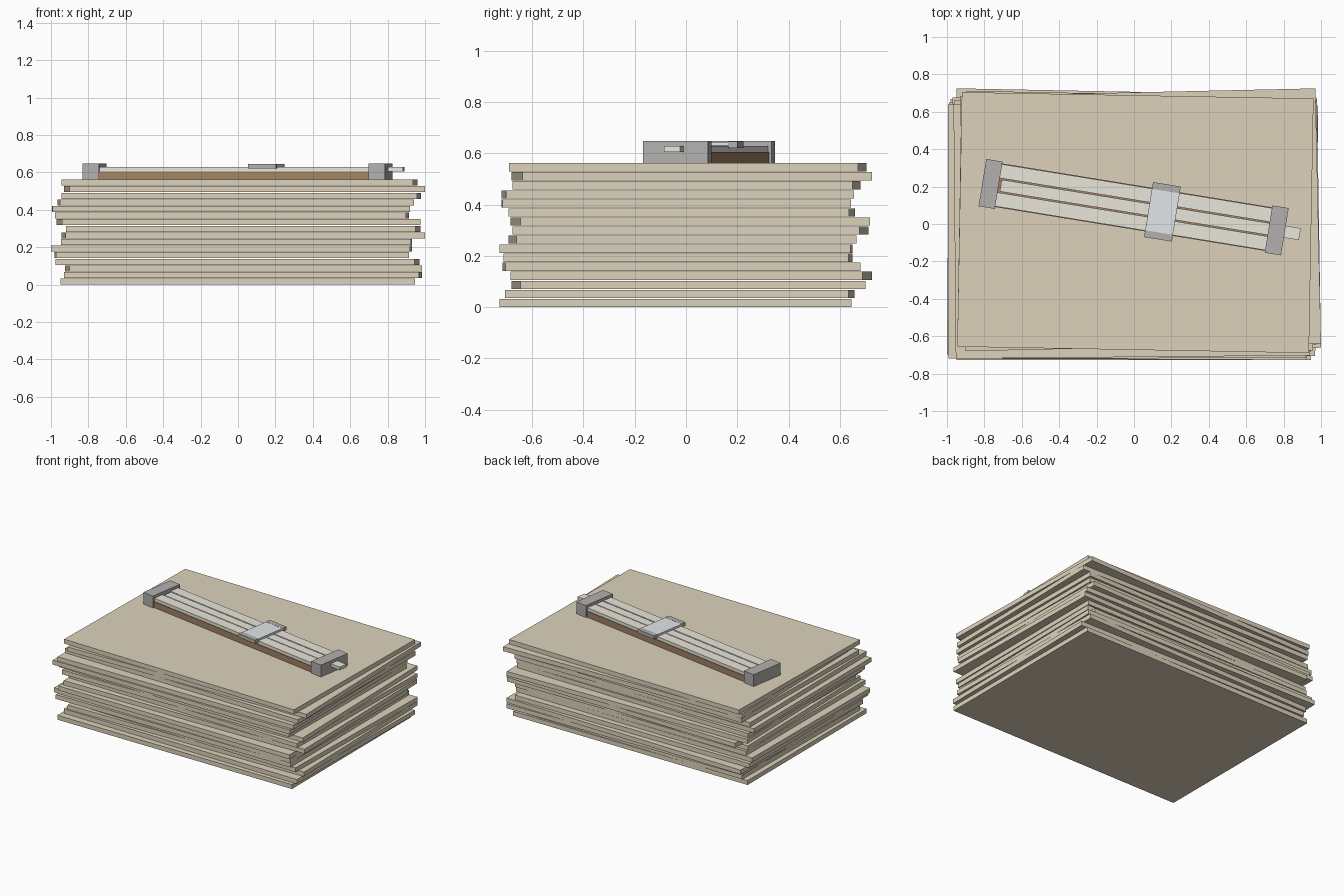
import bpy, math
from mathutils import Matrix

if "Cube" in bpy.data.objects:
    bpy.data.objects.remove(bpy.data.objects["Cube"])


def material(name, rgb):
    m = bpy.data.materials.new(name)
    m.diffuse_color = (*rgb, 1)
    m.use_nodes = True
    m.node_tree.nodes["Principled BSDF"].inputs["Base Color"].default_value = m.diffuse_color
    return m


PAPER = material("aged_paper", (0.72, 0.65, 0.50))
WOOD = material("dark_wood", (0.36, 0.23, 0.13))
IVORY = material("ivory", (0.82, 0.79, 0.71))
METAL = material("metal", (0.45, 0.44, 0.43))
GLASS = material("glass", (0.76, 0.80, 0.82))


def box(name, x, y, z, mat, matrix=Matrix()):
    """Box from (min, max) ranges, placed by a matrix."""
    bpy.ops.mesh.primitive_cube_add(size=1)
    ob = bpy.context.object
    ob.name = name
    rng = (x, y, z)
    centre = [(a + b) / 2 for a, b in rng]
    size = [b - a for a, b in rng]
    ob.data.transform(Matrix.Translation(centre) @ Matrix.Diagonal((*size, 1)))
    ob.matrix_world = matrix
    ob.data.materials.append(mat)
    return ob


# Stack of sheets, bottom to top: x range, y range, twist
SHEETS = [
    (-.950, .945, -.727, .646, 0),
    (-.930, .985, -.705, .657, -.012),
    (-.925, .985, -.680, .700, .018),
    (-.975, .970, -.685, .725, -.0195),
    (-.980, .915, -.715, .680, .006),
    (-1.00, .930, -.712, .650, -.008),
    (-.945, .930, -.727, .650, -.004),
    (-.945, 1.00, -.692, .665, .016),
    (-.920, .975, -.677, .712, -.0185),
    (-.970, .975, -.685, .717, .021),
    (-.980, .915, -.692, .660, -.013),
    (-.995, .920, -.720, .643, .002),
    (-.965, .940, -.720, .655, .009),
    (-.945, .980, -.677, .680, -.0165),
    (-.930, 1.00, -.680, .725, .022),
    (-.945, .960, -.690, .705, -.018),
]
PITCH, THICK = 0.0353, 0.032
for i, (x0, x1, y0, y1, a) in enumerate(SHEETS):
    s = abs(math.sin(a))
    w = (x1 - x0) - 1.36 * s
    d = (y1 - y0) - 1.89 * s
    m = Matrix.Translation(((x0 + x1) / 2, (y0 + y1) / 2, i * PITCH)) @ Matrix.Rotation(a, 4, 'Z')
    box(f"sheet_{i + 1}", (-w / 2, w / 2), (-d / 2, d / 2), (0, THICK), PAPER, m)

# Slide rule lying on the stack, built along local x
TOP = 15 * PITCH + THICK
R = Matrix.Translation((-.002, .09, TOP)) @ Matrix.Rotation(-.161, 4, 'Z')
box("rule_base", (-.77, .77), (-.118, .118), (0, .044), WOOD, R)
box("sliding_strip", (-.72, .90), (-.032, .032), (.043, .066), IVORY, R)

for side, tag in ((-1, "front"), (1, "back")):
    def yr(a, b):
        return tuple(sorted((side * a, side * b)))
    box(f"{tag}_scale_strip", (-.77, .77), yr(.039, .114), (.043, .067), IVORY, R)
    box(f"{tag}_cursor_rail", (.081, .231), yr(.112, .149), (.058, .084), METAL, R)

# End brackets and cursor window
for c, tag in ((-.775, "left"), (.775, "right")):
    box(f"{tag}_end_bracket", (c - .044, c + .044), (-.128, .128), (0, .087), METAL, R)
box("cursor_window", (.081, .231), (-.114, .114), (.069, .083), GLASS, R)
